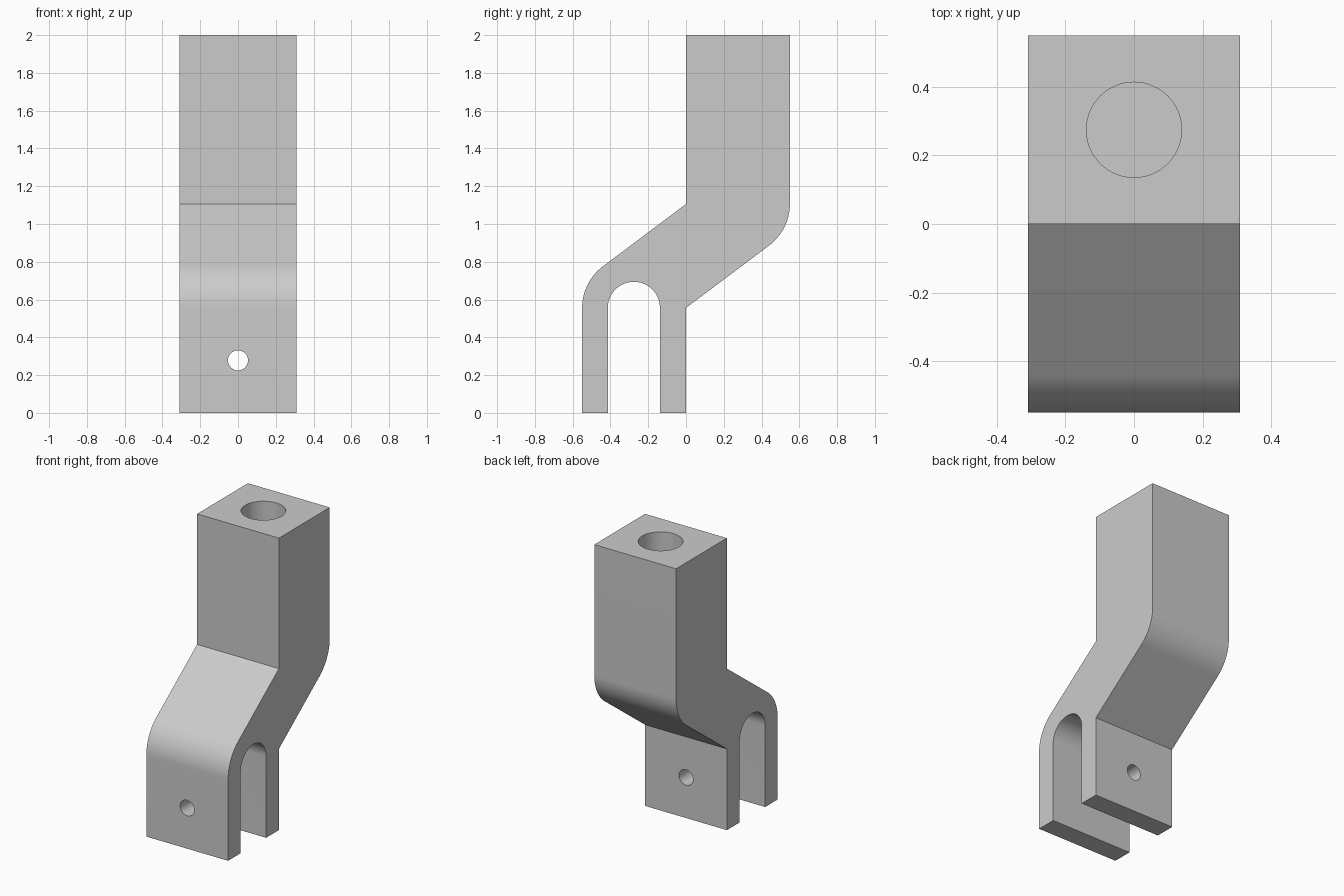
import bpy, bmesh
from math import cos, sin, radians, pi

if "Cube" in bpy.data.objects:
    bpy.data.objects.remove(bpy.data.objects["Cube"], do_unlink=True)

HALF_W = 0.31      # half width along x
R = 0.275          # outer bend radius
LOW, HIGH = 0.556, 1.106   # heights of the two bend centres
SLOT_Y, SLOT_R = -0.276, 0.138

grey = bpy.data.materials.new("plain grey")
grey.use_nodes = True
colour = (0.6, 0.6, 0.6, 1)
grey.diffuse_color = colour
grey.node_tree.nodes["Principled BSDF"].inputs["Base Color"].default_value = colour


def arc(cy, cz, r, start, end, n):
    angles = [radians(start + (end - start) * i / n) for i in range(n + 1)]
    return [(cy + r * cos(a), cz + r * sin(a)) for a in angles]


def extrude_profile(name, points):
    bm = bmesh.new()
    face = bm.faces.new([bm.verts.new((-HALF_W, y, z)) for y, z in points])
    new = bmesh.ops.extrude_face_region(bm, geom=[face])["geom"]
    verts = [v for v in new if isinstance(v, bmesh.types.BMVert)]
    bmesh.ops.translate(bm, verts=verts, vec=(2 * HALF_W, 0, 0))
    bmesh.ops.recalc_face_normals(bm, faces=bm.faces)
    mesh = bpy.data.meshes.new(name)
    bm.to_mesh(mesh)
    bm.free()
    obj = bpy.data.objects.new(name, mesh)
    bpy.context.collection.objects.link(obj)
    mesh.materials.append(grey)
    return obj


def drill(target, name, radius, depth, location, rotation=(0, 0, 0)):
    bpy.ops.mesh.primitive_cylinder_add(vertices=64, radius=radius, depth=depth,
                                        location=location, rotation=rotation)
    cutter = bpy.context.object
    cutter.name = name
    cutter.hide_render = True
    cutter.data.materials.append(grey)
    mod = target.modifiers.new(name, "BOOLEAN")
    mod.operation, mod.solver, mod.object = "DIFFERENCE", "EXACT", cutter
    bpy.context.view_layer.objects.active = target
    bpy.ops.object.modifier_apply(modifier=name)
    bpy.data.objects.remove(cutter, do_unlink=True)


# Offset bracket: forked foot, sloping middle, square upper post
slope = 126.87
profile = [(-2 * R, 0)]
profile += arc(-R, LOW, R, 180, slope, 16)
profile += [(0, HIGH), (0, 2), (2 * R, 2)]
profile += arc(R, HIGH, R, 0, slope - 180, 16)
profile += [(0, LOW), (0, 0), (SLOT_Y + SLOT_R, 0)]
profile += arc(SLOT_Y, LOW, SLOT_R, 0, 180, 40)
profile += [(SLOT_Y - SLOT_R, 0)]
bracket = extrude_profile("offset_fork_bracket", profile)

# Blind bore in the top and pin hole through both fork arms
drill(bracket, "top_bore", 0.139, 1.0, (0, R, 1.61))
drill(bracket, "pin_hole", 0.053, 0.8, (0, -R, 0.278), (pi / 2, 0, 0))

# Smooth bends and bores, crisp edges
bpy.ops.object.select_all(action="DESELECT")
bracket.select_set(True)
bpy.context.view_layer.objects.active = bracket
bpy.ops.object.shade_smooth_by_angle(angle=radians(25))
